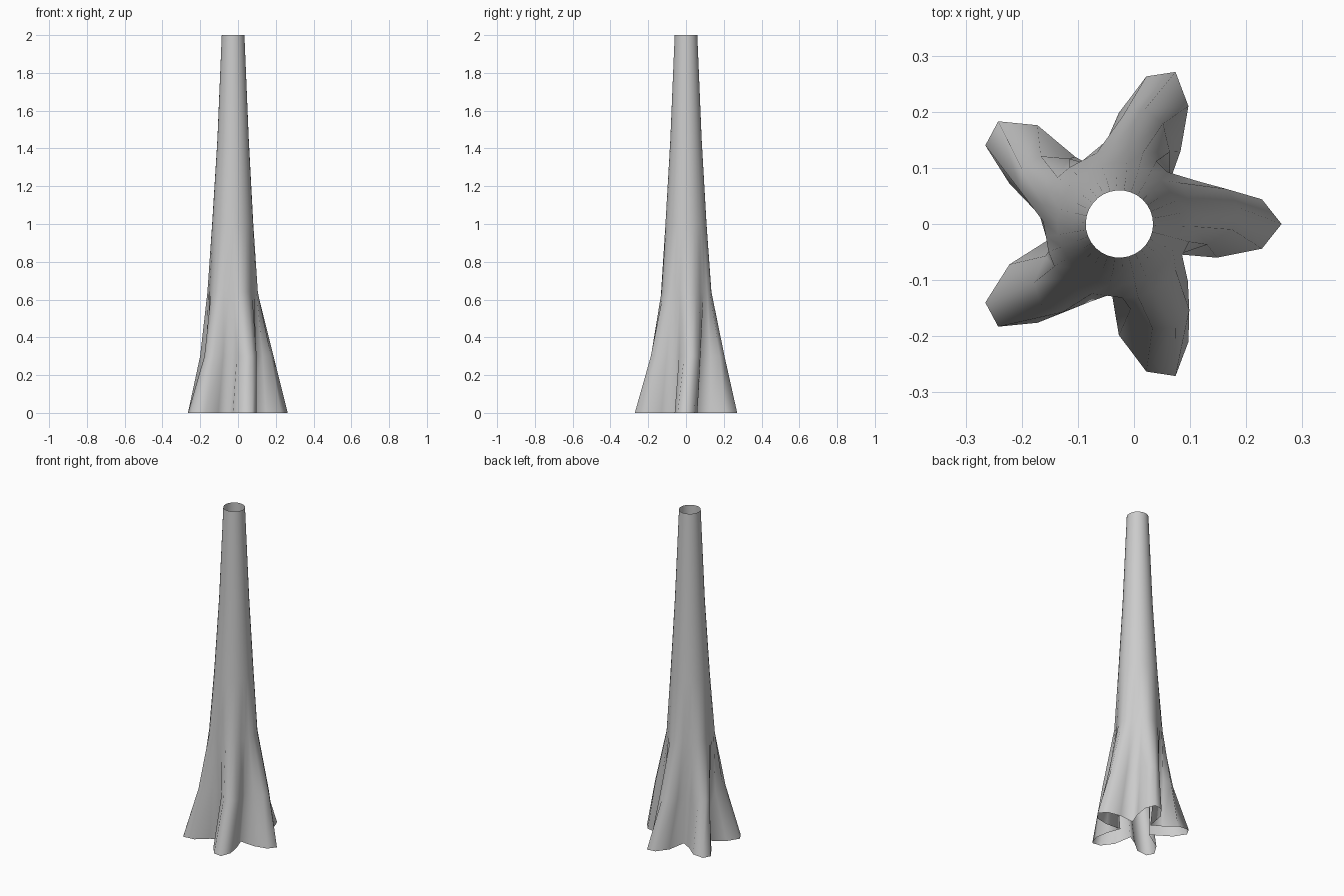
import bpy, bmesh, math

if "Cube" in bpy.data.objects:
    bpy.data.objects.remove(bpy.data.objects["Cube"])

# Ground outline of the five roots, half only (mirrored in y)
HALF = [(.263, 0), (.228, .044), (.148, .06), (.055, .052), (.083, .13), (.097, .21),
        (.074, .271), (.022, .263), (-.027, .198), (-.046, .086), (-.105, .12),
        (-.172, .176), (-.242, .183), (-.265, .14), (-.222, .072), (-.108, 0)]


def ground_ring():
    return [(x, y, 0) for x, y in HALF + [(x, -y) for x, y in HALF[-2:0:-1]]]


def lobed_ring(z, cx, radii, angles, twist):
    # radii / angles: tip, shoulder, side, valley of one root, repeated five times
    order = [(0, 1), (1, 1), (2, 1), (3, 1), (2, -1), (1, -1)]
    ring = []
    for i in range(30):
        k, s = order[i % 6]
        lobe = i // 6 + (1 if i % 6 > 3 else 0)
        a = math.radians(72 * lobe + s * angles[k] + twist)
        ring.append((cx + radii[k] * math.cos(a), radii[k] * math.sin(a), z))
    return ring


def round_ring(z, cx, r):
    return lobed_ring(z, cx, (r,) * 4, (0, 12, 24, 36), 10)


# Flared roots blending into a round tapering trunk
rings = [
    ground_ring(),
    lobed_ring(.3, -.017, (.207, .192, .152, .113), (0, 11, 22, 36), 8),
    lobed_ring(.64, -.03, (.135, .135, .132, .129), (0, 12, 24, 36), 10),
    round_ring(1.0, -.028, .109),
    round_ring(1.45, -.026, .083),
    round_ring(2.0, -.026, .06),
]

bm = bmesh.new()
loops = [[bm.verts.new(p) for p in ring] for ring in rings]
for a, b in zip(loops, loops[1:]):
    for i in range(30):
        j = (i + 1) % 30
        bm.faces.new((a[i], a[j], b[j], b[i])).smooth = True
mesh = bpy.data.meshes.new("tree_trunk")
bm.to_mesh(mesh)
bm.free()
trunk = bpy.data.objects.new("tree_trunk", mesh)
bpy.context.collection.objects.link(trunk)
